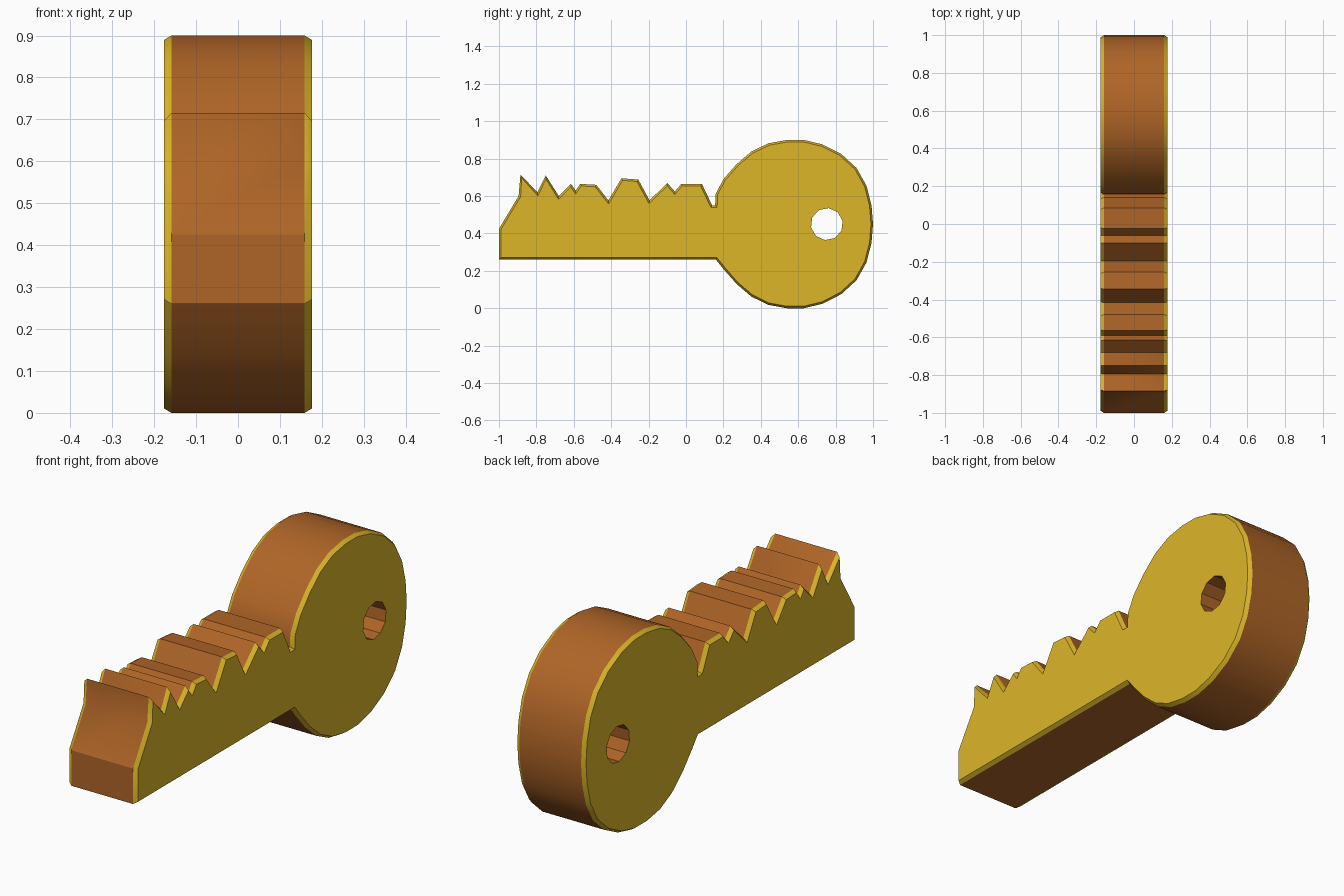
import bpy, bmesh, math
from mathutils import Vector

if "Cube" in bpy.data.objects:
    bpy.data.objects.remove(bpy.data.objects["Cube"])

HALF, CHAMFER = 0.177, 0.018


def material(name, color):
    m = bpy.data.materials.new(name)
    m.diffuse_color = (*color, 1)
    m.use_nodes = True
    m.node_tree.nodes["Principled BSDF"].inputs["Base Color"].default_value = m.diffuse_color
    return m


# Side profile (y, z): toothed blade edge from tip to head
teeth = [(-1, .425), (-.895, .60), (-.885, .715), (-.795, .62), (-.75, .71),
         (-.68, .60), (-.615, .665), (-.59, .63), (-.565, .665), (-.48, .66),
         (-.415, .577), (-.345, .695), (-.255, .688), (-.195, .577), (-.10, .67),
         (-.06, .625), (-.025, .665), (.085, .665), (.14, .55), (.156, .55)]
# Upper half of the round head, mirrored for the lower half
head_top = [(.158, .61), (.20, .69), (.27, .77), (.35, .838), (.44, .882), (.54, .9),
            (.63, .9), (.73, .876), (.83, .825), (.912, .75), (.965, .655), (.992, .55)]
head_low = [(y, .9 - z) for y, z in reversed(head_top[1:])]
outline = teeth + head_top + [(1, .45)] + head_low + [(.16, .26), (-1, .26)]

# Key-ring hole
hole = [(.753 + .086 * math.cos(math.tau * i / 10 + .2),
         .45 + .086 * math.sin(math.tau * i / 10 + .2)) for i in range(10)]


def inset(points, d):
    """Move a clockwise outline inward by d with limited mitres."""
    out = []
    for i, p in enumerate(points):
        p = Vector(p)
        a = (p - Vector(points[i - 1])).normalized()
        b = (Vector(points[(i + 1) % len(points)]) - p).normalized()
        na, nb = Vector((a.y, -a.x)), Vector((b.y, -b.x))
        n = (na + nb).normalized()
        out.append(p + n * min(d / max(n.dot(na), .2), 1.8 * d))
    return out


bm = bmesh.new()


def ring(points, x):
    return [bm.verts.new((x, p[0], p[1])) for p in points]


def bridge(a, b, mat):
    for i in range(len(a)):
        j = (i + 1) % len(a)
        f = bm.faces.new((a[i], a[j], b[j], b[i]))
        f.material_index = mat


# Rim, chamfers and flat sides
small = inset(outline, .011)
rims, holes = [], []
for s in (-1, 1):
    rim = ring(outline, s * (HALF - CHAMFER))
    cap = ring(small, s * HALF)
    bore = ring(hole, s * HALF)
    bridge(rim, cap, 0)
    edges = []
    for loop in (cap, bore):
        for i, v in enumerate(loop):
            w = loop[(i + 1) % len(loop)]
            edges.append(bm.edges.get((v, w)) or bm.edges.new((v, w)))
    bmesh.ops.triangle_fill(bm, use_beauty=True, edges=edges, normal=(s, 0, 0))
    rims.append(rim)
    holes.append(bore)
bridge(rims[0], rims[1], 1)
bridge(holes[0], holes[1], 1)
bmesh.ops.recalc_face_normals(bm, faces=bm.faces[:])

mesh = bpy.data.meshes.new("key")
bm.to_mesh(mesh)
bm.free()
mesh.materials.append(material("yellow brass", (.72, .47, .022)))
mesh.materials.append(material("copper brown", (.43, .13, .02)))
key = bpy.data.objects.new("key", mesh)
bpy.context.collection.objects.link(key)
bpy.context.view_layer.objects.active = key
key.select_set(True)
bpy.ops.object.shade_smooth_by_angle(angle=math.radians(30))
